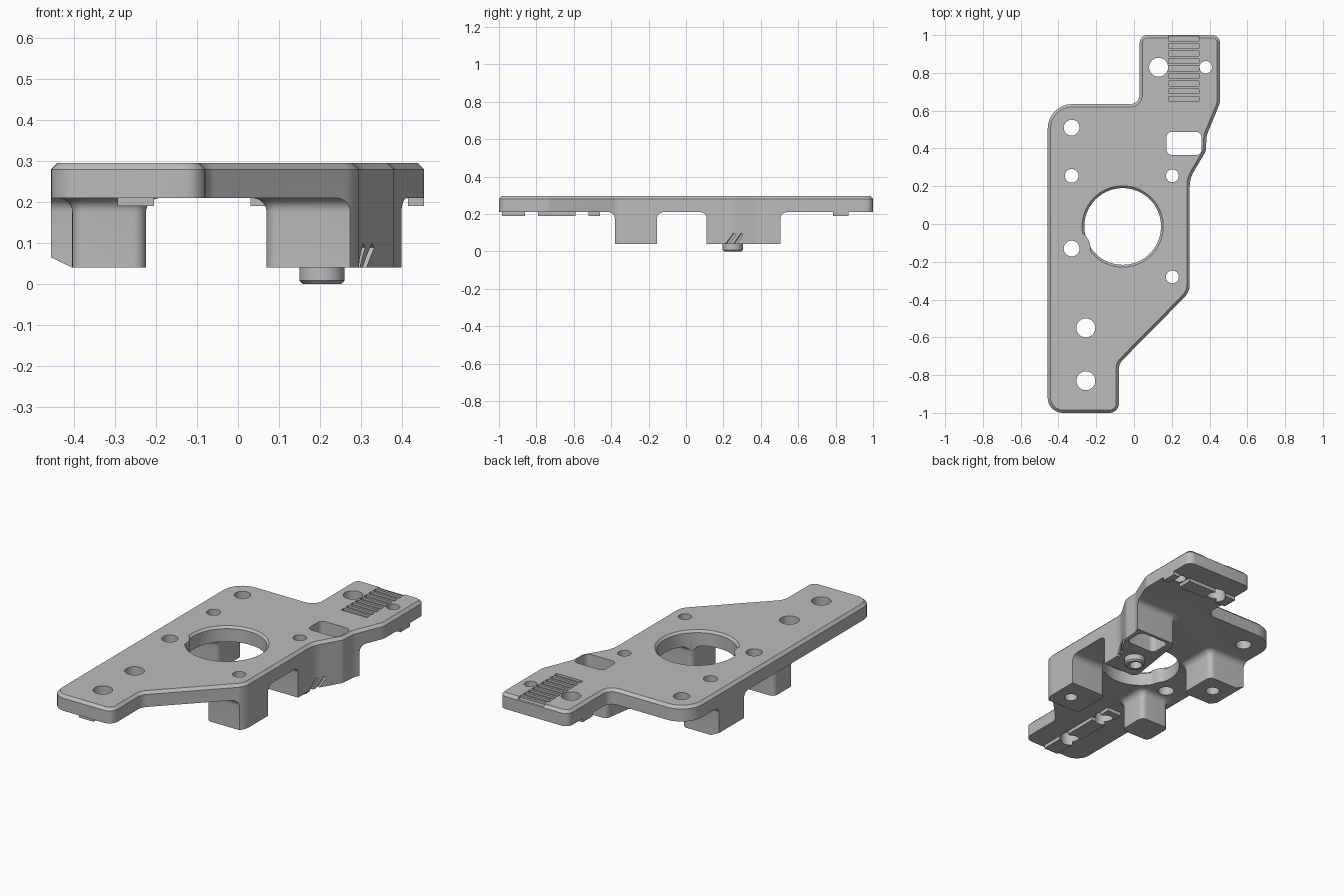
import bpy, bmesh, math
from mathutils import Vector

if "Cube" in bpy.data.objects:
    bpy.data.objects.remove(bpy.data.objects["Cube"], do_unlink=True)

grey = bpy.data.materials.new("plain grey")
grey.use_nodes = True
grey.diffuse_color = (0.5, 0.5, 0.5, 1)
grey.node_tree.nodes["Principled BSDF"].inputs["Base Color"].default_value = grey.diffuse_color


def rounded(corners, steps=8):
    """Outline from (x, y, radius) corners, each replaced by an arc."""
    out = []
    for i, (x, y, r) in enumerate(corners):
        p = Vector((x, y))
        a = (Vector(corners[i - 1][:2]) - p).normalized()
        b = (Vector(corners[(i + 1) % len(corners)][:2]) - p).normalized()
        half = a.angle(b) / 2
        centre = p + (a + b).normalized() * (r / math.sin(half))
        start = p + a * (r / math.tan(half)) - centre
        sweep = math.pi - 2 * half
        turn = math.copysign(sweep, (-a).cross(b))
        for k in range(steps + 1):
            t = turn * k / steps
            c, s = math.cos(t), math.sin(t)
            out.append(centre + Vector((c * start.x - s * start.y, s * start.x + c * start.y)))
    return out


def circle(x, y, r, n=40):
    return [Vector((x + r * math.cos(math.tau * k / n), y + r * math.sin(math.tau * k / n)))
            for k in range(n)]


def offset(outline, d):
    """Move a counter-clockwise outline outwards by d."""
    out = []
    for i, p in enumerate(outline):
        e1 = (p - outline[i - 1]).normalized()
        e2 = (outline[(i + 1) % len(outline)] - p).normalized()
        n1, n2 = Vector((e1.y, -e1.x)), Vector((e2.y, -e2.x))
        out.append(p + (n1 + n2) * (d / (1 + n1.dot(n2))))
    return out


def loft(name, rings):
    """Closed solid through (outline, z) rings, bottom to top."""
    bm = bmesh.new()
    loops = [[bm.verts.new((p.x, p.y, z)) for p in outline] for outline, z in rings]
    for lo, hi in zip(loops, loops[1:]):
        for i in range(len(lo)):
            j = (i + 1) % len(lo)
            bm.faces.new((lo[i], lo[j], hi[j], hi[i]))
    bm.faces.new(loops[0][::-1])
    bm.faces.new(loops[-1])
    mesh = bpy.data.meshes.new(name)
    bm.to_mesh(mesh)
    bm.free()
    obj = bpy.data.objects.new(name, mesh)
    bpy.context.collection.objects.link(obj)
    mesh.materials.append(grey)
    return obj


def box(name, x0, x1, y0, y1, z0, z1):
    o = [Vector(p) for p in ((x0, y0), (x1, y0), (x1, y1), (x0, y1))]
    return loft(name, [(o, z0), (o, z1)])


def centred_box(name, size, location, rotation):
    a, b, c = (s / 2 for s in size)
    obj = box(name, -a, a, -b, b, -c, c)
    obj.location, obj.rotation_euler = location, rotation
    return obj


def combine(target, tool, operation):
    mod = target.modifiers.new("cut", "BOOLEAN")
    mod.object, mod.operation, mod.solver = tool, operation, "EXACT"
    bpy.context.view_layer.update()
    with bpy.context.temp_override(object=target, active_object=target):
        bpy.ops.object.modifier_apply(modifier=mod.name)
    bpy.data.objects.remove(tool, do_unlink=True)


TOP, UNDER, FOOT = 0.295, 0.21, 0.04

# Slab, trimmed to its outline further down
body = box("mounting_plate", -0.7, 0.7, -1.2, 1.2, UNDER, 0.4)

# Legs with a flared fillet under the slab
legs = {
    "front_left_leg": (-0.405, -0.225, -0.37, -0.2),
    "front_right_leg": (0.07, 0.5, -0.38, -0.155),
    "back_left_leg": (-0.6, -0.225, 0.14, 0.36),
}
outlines = {n: [(x0, y0, 0.03), (x1, y0, 0.03), (x1, y1, 0.03), (x0, y1, 0.03)]
            for n, (x0, x1, y0, y1) in legs.items()}
outlines["back_right_leg"] = [(0.08, 0.11, 0.03), (0.6, 0.11, 0.03),
                              (0.6, 0.505, 0.03), (0.14, 0.505, 0.03)]
FILLET = 0.035
for name, corners in outlines.items():
    o = rounded(corners)
    rings = [(o, FOOT)]
    for k in range(7):
        t = math.pi / 2 * k / 6
        rings.append((offset(o, FILLET * (1 - math.cos(t))), UNDER - FILLET * (1 - math.sin(t))))
    rings.append((rings[-1][0], UNDER + 0.03))
    combine(body, loft(name, rings), "UNION")

# Thin rails under both ends
for y0, y1 in ((-0.985, -0.86), (-0.79, -0.59), (-0.52, -0.46)):
    combine(body, box("rail", -0.295, -0.205, y0, y1, 0.19, 0.23), "UNION")
for x0, x1 in ((0, 0.095), (0.165, 0.345), (0.415, 0.5)):
    combine(body, box("rail", x0, x1, 0.785, 0.87, 0.19, 0.23), "UNION")

# Trim everything to the footprint with a chamfered top edge
footprint = rounded([
    (-0.457, -1, 0.08), (-0.08, -1, 0.05), (-0.08, -0.74, 0.07), (0.295, -0.36, 0.1),
    (0.295, 0.24, 0.15), (0.38, 0.385, 0.05), (0.385, 0.47, 0.1), (0.455, 0.64, 0.08),
    (0.455, 1, 0.04), (0.03, 1, 0.04), (0.03, 0.635, 0.05), (-0.457, 0.635, 0.13)])
combine(body, loft("trim", [(footprint, -0.1), (footprint, TOP - 0.015),
                            (offset(footprint, -0.015), TOP)]), "INTERSECT")

# Locating pin under the back right leg
pin = circle(0.205, 0.25, 0.055)
combine(body, loft("locating_pin", [(offset(pin, -0.008), 0), (pin, 0.008), (pin, 0.07)]), "UNION")

# Central opening, leaving a round boss beside one screw hole
bore = circle(-0.06, -0.013, 0.203, 72)
opening = loft("opening", [(bore, -0.2), (bore, TOP - 0.012),
                           (offset(bore, 0.012), TOP), (offset(bore, 0.012), 0.5)])
boss = circle(-0.33, -0.13, 0.1)
combine(opening, loft("boss", [(boss, -0.3), (boss, 0.6)]), "DIFFERENCE")
combine(body, opening, "DIFFERENCE")

# Screw holes
for x, y, r in ((-0.33, 0.51, 0.042), (-0.33, 0.255, 0.036), (-0.33, -0.13, 0.042),
                (0.203, 0.255, 0.034), (0.203, -0.28, 0.034), (-0.255, -0.55, 0.05),
                (-0.255, -0.83, 0.05), (0.13, 0.83, 0.05), (0.38, 0.83, 0.033)):
    c = circle(x, y, r)
    combine(body, loft("hole", [(c, -0.2), (c, 0.5)]), "DIFFERENCE")

# Rounded slot through the back right leg
slot = rounded([(0.172, 0.365, 0.03), (0.358, 0.365, 0.03),
                (0.358, 0.488, 0.03), (0.172, 0.488, 0.03)])
combine(body, loft("slot", [(slot, -0.2), (slot, 0.5)]), "DIFFERENCE")

# Grip grooves on the tab
for k in range(9):
    y = 0.663 + 0.04 * k
    combine(body, box("groove", 0.183, 0.343, y - 0.013, y + 0.013, TOP - 0.012, 0.4), "DIFFERENCE")

# Slanted notches and the bevelled foot
for x, y in ((0.302, 0.23), (0.317, 0.272)):
    combine(body, centred_box("notch", (0.03, 0.016, 0.1), (x, y, 0.055),
                              (math.radians(-38), 0, math.radians(-24.6))), "DIFFERENCE")
combine(body, centred_box("foot_bevel", (0.25, 0.5, 0.1), (-0.453, 0.25, 0.0075),
                          (0, math.radians(25.7), 0)), "DIFFERENCE")

# Smooth curved walls, keep edges sharp
bpy.ops.object.select_all(action="DESELECT")
body.select_set(True)
bpy.context.view_layer.objects.active = body
bpy.ops.object.shade_smooth_by_angle(angle=math.radians(25))
